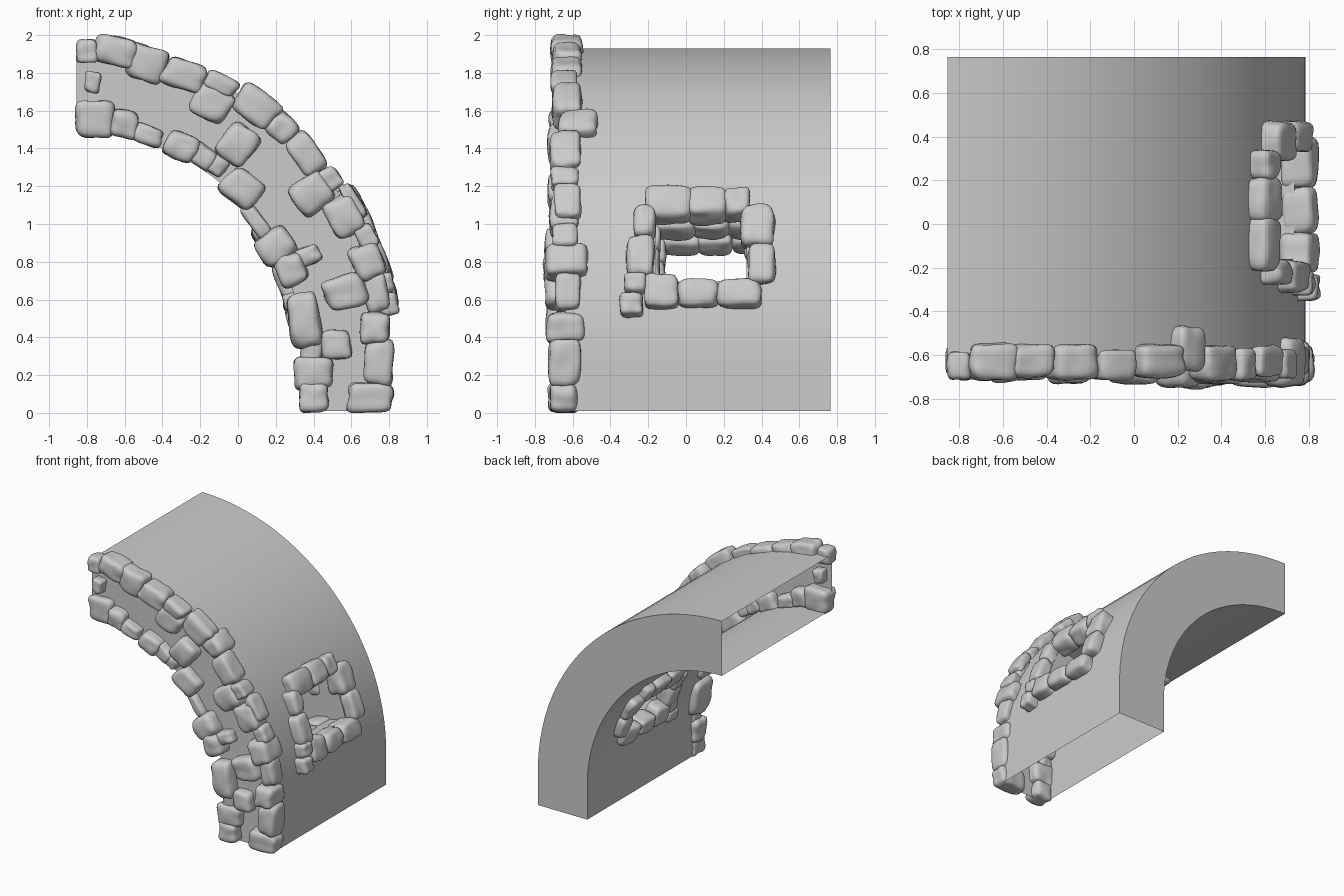
import bpy, bmesh, math, random
from mathutils import Matrix, Vector, noise

random.seed(4)
cube = bpy.data.objects.get("Cube")
if cube:
    bpy.data.objects.remove(cube, do_unlink=True)

# Arch centre line and radii
CX, CZ, R_OUT, R_IN = -0.855, 0.29, 1.64, 1.2
FRONT, BACK = -0.64, 0.765


def material(name, value):
    m = bpy.data.materials.new(name)
    m.use_nodes = True
    colour = (value, value, value, 1)
    m.diffuse_color = colour
    m.node_tree.nodes["Principled BSDF"].inputs["Base Color"].default_value = colour
    return m


GREY = material("stone grey", 0.6)


def add_object(name, bm):
    bmesh.ops.recalc_face_normals(bm, faces=bm.faces)
    mesh = bpy.data.meshes.new(name)
    bm.to_mesh(mesh)
    bm.free()
    ob = bpy.data.objects.new(name, mesh)
    bpy.context.collection.objects.link(ob)
    mesh.materials.append(GREY)
    return ob


def shade(ob, degrees):
    bpy.ops.object.select_all(action='DESELECT')
    ob.select_set(True)
    bpy.context.view_layer.objects.active = ob
    bpy.ops.object.shade_smooth_by_angle(angle=math.radians(degrees))


def arch_angle(x, z):
    return max(0, math.atan2(z - CZ, x - CX))


def surface_x(z, radius):
    return CX + math.sqrt(radius ** 2 - max(0, z - CZ) ** 2)


def stone(name, centre, size):
    """Rounded, lumpy block: size is along the arch, in y, and radial."""
    bm = bmesh.new()
    bmesh.ops.create_cube(bm, size=2)
    bmesh.ops.subdivide_edges(bm, edges=bm.edges, cuts=7, use_grid_fill=True)
    seed = Vector((random.uniform(0, 50), random.uniform(0, 50), 0))
    taper, skew = random.uniform(-.1, .1), random.uniform(-.08, .08)
    phi = arch_angle(centre[0], centre[2]) + random.uniform(-.06, .06)
    s, c = math.sin(phi), math.cos(phi)
    axes = Matrix(((s, 0, c), (0, 1, 0), (-c, 0, s)))
    for v in bm.verts:
        p = v.co.copy()
        p /= sum(abs(k) ** 5 for k in p) ** (1 / 5)
        p *= 1.03 + 0.12 * noise.noise(p * 1.2 + seed)
        p.x *= 1 + taper * p.z
        p.z += skew * p.x
        local = Vector(a * b / 2 for a, b in zip(p, size))
        v.co = Vector(centre) + axes @ local
        v.co.z = max(v.co.z, 0)
    shade(add_object(name, bm), 60)


# Curved wall: quarter ring standing on short straight legs
def arc(radius, steps=32):
    return [(CX + radius * math.sin(a), CZ + radius * math.cos(a))
            for a in (math.pi / 2 * i / steps for i in range(steps + 1))]


profile = arc(R_OUT) + [(CX + R_OUT, .01), (CX + R_IN, .01)] + arc(R_IN)[::-1]
bm = bmesh.new()
face = bm.faces.new([bm.verts.new((x, FRONT, z)) for x, z in profile])
side = bmesh.ops.extrude_face_region(bm, geom=[face])
moved = [g for g in side["geom"] if isinstance(g, bmesh.types.BMVert)]
bmesh.ops.translate(bm, verts=moved, vec=(0, BACK - FRONT, 0))
wall = add_object("curved_wall", bm)

# Window opening, sloping down toward the inside
bm = bmesh.new()
bmesh.ops.create_cube(bm, size=1)
for v in bm.verts:
    x = 0.5 + v.co.x
    v.co = (x, 0.08 + v.co.y * 0.48, 0.81 + v.co.z * 0.4 + (x - .45) * 0.3)
cutter = add_object("window_cutter", bm)
cutter.hide_render = True
cut = wall.modifiers.new("window", 'BOOLEAN')
cut.object, cut.operation, cut.solver = cutter, 'DIFFERENCE', 'EXACT'
bpy.context.view_layer.objects.active = wall
bpy.ops.object.modifier_apply(modifier=cut.name)
bpy.data.objects.remove(cutter, do_unlink=True)

# The wall is a hollow shell, open at its upper end and underneath
bm = bmesh.new()
bm.from_mesh(wall.data)
ends = [f for f in bm.faces
        if all(v.co.x < CX + .001 for v in f.verts)
        or all(v.co.z < .011 for v in f.verts)]
bmesh.ops.delete(bm, geom=ends, context='FACES')
bm.to_mesh(wall.data)
bm.free()
shade(wall, 20)

# Front stones: x, z, length along the arch, radial thickness
outer_ring = [
    (-.8, 1.915, .11, .12), (-.645, 1.915, .22, .15), (-.485, 1.85, .2, .18),
    (-.285, 1.79, .22, .15), (-.09, 1.74, .17, .1), (.1, 1.62, .23, .17),
    (.36, 1.37, .22, .14), (.49, 1.24, .12, .1), (.56, 1.04, .2, .17),
    (.61, 1.12, .2, .07), (.68, .93, .14, .1), (.685, .8, .18, .16),
    (.73, .64, .2, .12), (.725, .45, .16, .15), (.745, .27, .23, .15),
    (.7, .08, .15, .23)]
inner_ring = [
    (-.755, 1.555, .2, .19), (-.6, 1.53, .14, .14), (-.48, 1.47, .16, .1),
    (-.3, 1.41, .17, .14), (-.19, 1.36, .14, .11), (-.11, 1.31, .1, .1),
    (.02, 1.19, .21, .17), (.1, 1.01, .2, .08), (.2, .88, .17, .19),
    (.28, .76, .17, .15), (.35, .49, .28, .16), (.39, .34, .13, .11),
    (.4, .21, .17, .2), (.4, .08, .15, .15)]
face_stones = [
    (-.77, 1.75, .08, .11), (-.14, 1.64, .2, .18), (0, 1.42, .18, .2),
    (.39, 1.16, .18, .2), (.37, .83, .1, .13), (.57, .64, .17, .22),
    (.52, .36, .15, .15)]
for name, stones in (("outer_ring_stone", outer_ring),
                     ("inner_ring_stone", inner_ring),
                     ("face_stone", face_stones)):
    for x, z, length, thick in stones:
        big = thick > .13
        depth = random.uniform(.12, .15) + (.02 if big else 0)
        if big and .4 < z < .95:
            depth += .05
        y = FRONT + random.uniform(-.01, .015)
        stone(name, (x, y, z), (length, depth, thick))
# One stone set deeper along the top
stone("outer_ring_stone", (.23, -.57, 1.51), (.16, .2, .14))

# Window frame stones: y, z, width in y, height
frame = [
    (-.09, 1.1, .24, .18), (.11, 1.1, .2, .18), (.27, 1.1, .13, .15),
    (.38, .98, .17, .22), (.4, .78, .14, .2), (.28, .63, .23, .15),
    (.06, .63, .21, .14), (-.13, .64, .18, .18), (-.29, .57, .12, .12),
    (-.27, .68, .11, .11), (-.24, .82, .14, .22), (-.22, 1, .11, .18)]
# Three rings line the opening from the outer face to the inner face
for name, t, out in (("window_outer_stone", 0, .01),
                     ("window_lining_stone", .5, 0),
                     ("window_inner_stone", 1, 0)):
    radius = R_OUT + (R_IN - R_OUT) * t
    scale = 1 - .1 * t
    for y, z, width, height in frame:
        z = .63 - .08 * t + (z - .63) * (1 - .2 * t)
        stone(name, (surface_x(z, radius) + out, y * (1 - .06 * t) + .05 * t, z),
              (height * scale, width * scale, .15 - .02 * t))
